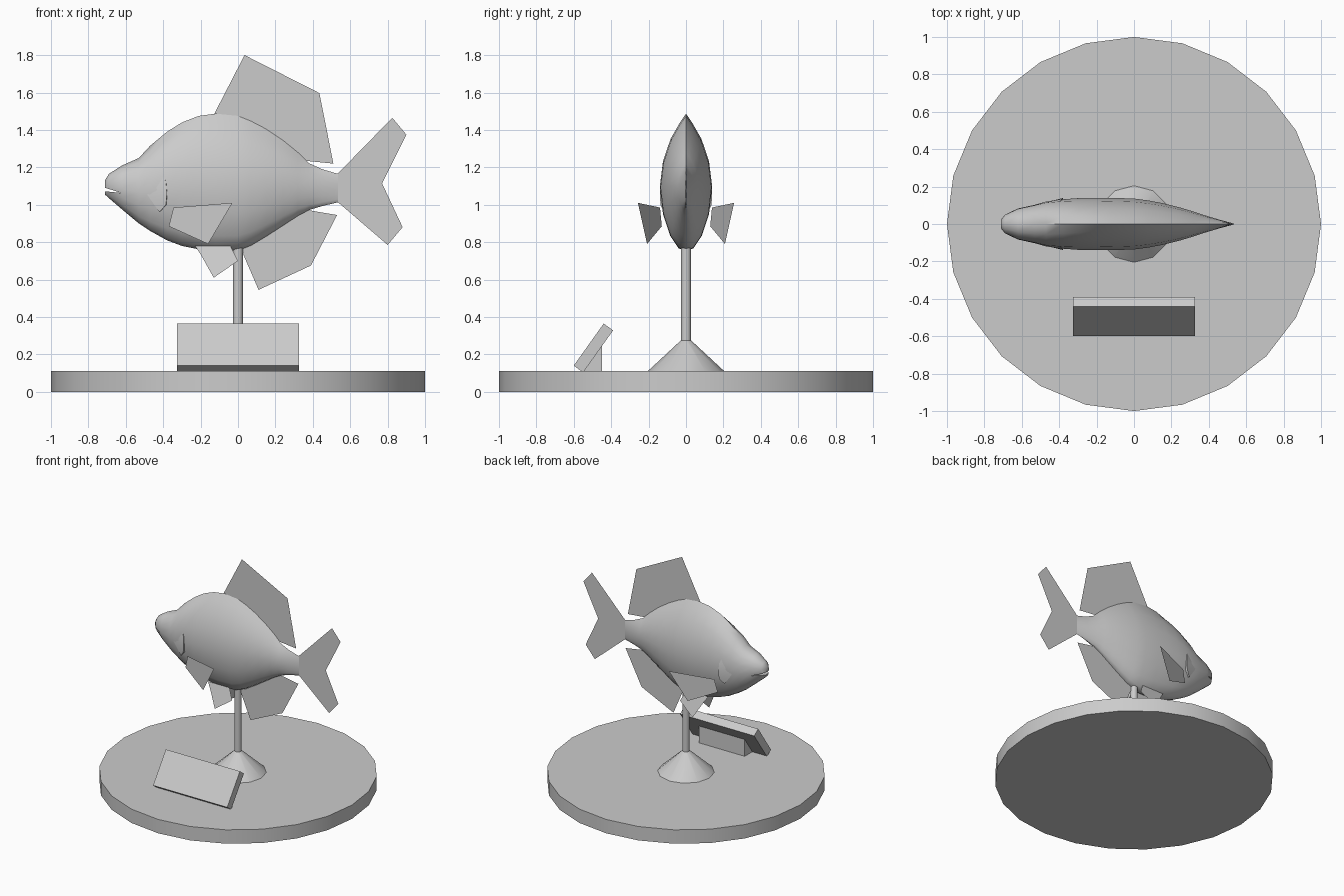
import bpy, bmesh, math

if "Cube" in bpy.data.objects:
    bpy.data.objects.remove(bpy.data.objects["Cube"])

grey = bpy.data.materials.new("plain_grey")
grey.diffuse_color = (0.6, 0.6, 0.6, 1)
grey.use_nodes = True
grey.node_tree.nodes["Principled BSDF"].inputs["Base Color"].default_value = grey.diffuse_color


def finish(name, bm, angle=None, recalc=True):
    if recalc:
        bmesh.ops.recalc_face_normals(bm, faces=bm.faces)
    me = bpy.data.meshes.new(name)
    bm.to_mesh(me)
    bm.free()
    me.materials.append(grey)
    ob = bpy.data.objects.new(name, me)
    bpy.context.collection.objects.link(ob)
    if angle:
        smooth(ob, angle)
    return ob


def smooth(ob, angle):
    bpy.ops.object.select_all(action='DESELECT')
    ob.select_set(True)
    bpy.context.view_layer.objects.active = ob
    bpy.ops.object.shade_smooth_by_angle(angle=math.radians(angle))


def cone(name, r1, r2, z0, z1, seg):
    bm = bmesh.new()
    bmesh.ops.create_cone(bm, cap_ends=True, segments=seg, radius1=r1, radius2=r2, depth=z1 - z0)
    bmesh.ops.translate(bm, verts=bm.verts, vec=(0, 0, (z0 + z1) / 2))
    return finish(name, bm, 35)


def prism(name, pts, axis, a, b):
    """Extrude a 2D profile between a and b: axis 'x' takes (y, z), axis 'y' takes (x, z)."""
    bm = bmesh.new()
    put = (lambda p, d: (d, p[0], p[1])) if axis == 'x' else (lambda p, d: (p[0], d, p[1]))
    lo = [bm.verts.new(put(p, a)) for p in pts]
    hi = [bm.verts.new(put(p, b)) for p in pts]
    bm.faces.new(lo)
    bm.faces.new(hi[::-1])
    for i in range(len(pts)):
        j = (i + 1) % len(pts)
        bm.faces.new((lo[i], hi[i], hi[j], lo[j]))
    return finish(name, bm)


def sheet(name, pts):
    bm = bmesh.new()
    bm.faces.new([bm.verts.new(p) for p in pts])
    return finish(name, bm, recalc=False)


# Display stand
cone("base_disc", 1, 1, 0, 0.11, 24)
cone("rod_foot", 0.207, 0.027, 0.108, 0.275, 12)
cone("support_rod", 0.027, 0.027, 0.26, 0.80, 12)

# Sloped sign and its rear block
prism("sign_plate", [(-0.6, 0.14), (-0.44, 0.365), (-0.39, 0.328), (-0.55, 0.103)], 'x', -0.325, 0.325)
prism("sign_block", [(-0.56, 0.1), (-0.45, 0.1), (-0.45, 0.245)], 'x', -0.2, 0.2)

# Fish body: stations of x, bottom z, top z, half width, roundness of the back
STATIONS = [
    (-0.712, 1.055, 1.13, 0.022, 1), (-0.69, 1.035, 1.165, 0.05, 1),
    (-0.62, 0.975, 1.21, 0.083, 1), (-0.53, 0.90, 1.25, 0.103, 1),
    (-0.47, 0.86, 1.315, 0.120, 0.8), (-0.38, 0.81, 1.39, 0.132, 0.5),
    (-0.30, 0.78, 1.44, 0.138, 0.3), (-0.21, 0.762, 1.475, 0.14, 0.1),
    (-0.12, 0.752, 1.487, 0.14, 0), (0, 0.755, 1.475, 0.136, 0),
    (0.07, 0.782, 1.447, 0.127, 0), (0.15, 0.83, 1.405, 0.112, 0),
    (0.24, 0.888, 1.345, 0.09, 0), (0.32, 0.94, 1.28, 0.066, 0),
    (0.38, 0.972, 1.222, 0.046, 0), (0.45, 0.993, 1.19, 0.025, 0),
    (0.535, 1.013, 1.165, 0.002, 0)]
# Cross-section: height fraction, half width with a keeled back, half width with a round back
SECTION = [(0, 0, 0), (0.02, 0.28, 0.3), (0.11, 0.6, 0.6), (0.27, 0.88, 0.88), (0.47, 1, 1),
           (0.66, 0.87, 0.97), (0.82, 0.58, 0.8), (0.93, 0.25, 0.52), (1, 0, 0)]
bm = bmesh.new()
rings = []
for x, lo, hi, w, rnd in STATIONS:
    side = [(w * (k + (r - k) * rnd), lo + t * (hi - lo)) for t, k, r in SECTION]
    loop = [(-y, z) for y, z in side] + side[-2:0:-1]
    rings.append([bm.verts.new((x, y, z)) for y, z in loop])
for a, b in zip(rings, rings[1:]):
    for i in range(len(a)):
        j = (i + 1) % len(a)
        bm.faces.new((a[i], b[i], b[j], a[j]))
bm.faces.new(rings[0])
bm.faces.new(rings[-1])
body = finish("fish_body", bm)

# Mouth slit
cutter = prism("mouth_cutter", [(-0.625, 1.063), (-0.76, 1.107), (-0.76, 1.077)], 'y', -0.2, 0.2)
cutter.hide_render = True
cutter.hide_viewport = True
mod = body.modifiers.new("mouth", 'BOOLEAN')
mod.operation = 'DIFFERENCE'
mod.solver = 'EXACT'
mod.object = cutter
smooth(body, 42)

# Middle fins
sheet("dorsal_fin", [(x, 0, z) for x, z in [(-0.135, 1.47), (0.035, 1.8), (0.435, 1.597),
                                            (0.51, 1.22), (0.31, 1.24), (0.1, 1.40)]])
sheet("tail_fin", [(x, 0, z) for x, z in [(0.52, 1.168), (0.535, 1.168), (0.825, 1.465), (0.9, 1.375),
                                          (0.77, 1.115), (0.88, 0.88), (0.8, 0.785),
                                          (0.535, 1.013), (0.52, 1.012)]])
sheet("anal_fin", [(x, 0, z) for x, z in [(0.02, 0.79), (0.03, 0.73), (0.11, 0.545), (0.39, 0.675),
                                          (0.53, 0.945), (0.37, 0.972), (0.2, 0.9)]])

# Paired fins and gill covers
for s, label in ((-1, "near"), (1, "far")):
    sheet("pectoral_fin_" + label, [(x, s * (0.137 + 0.375 * (x + 0.35)), z) for x, z in
                                    [(-0.345, 0.985), (-0.03, 1.01), (-0.16, 0.79), (-0.37, 0.885)]])
    sheet("pelvic_fin_" + label, [(x, s * (0.052 + 0.33 * (0.77 - z)), z) for x, z in
                                  [(-0.23, 0.78), (-0.20, 0.735), (-0.13, 0.61), (0.0, 0.70),
                                   (-0.04, 0.78)]])
    bm = bmesh.new()
    # A shallow fan that rises off the cheek towards its curved rear edge
    rim = [(-0.40, 0.120, 1.16), (-0.385, 0.134, 1.12), (-0.38, 0.139, 1.06),
           (-0.385, 0.137, 1.0), (-0.42, 0.118, 0.96)]
    out = [bm.verts.new((x, s * y, z)) for x, y, z in rim]
    inn = [bm.verts.new((x + 0.004, s * (y - 0.03), z)) for x, y, z in rim]
    tip = bm.verts.new((-0.49, s * 0.112, 1.06))
    for i in range(4):
        bm.faces.new((tip, out[i], out[i + 1]))
        bm.faces.new((out[i], inn[i], inn[i + 1], out[i + 1]))
    finish("gill_cover_" + label, bm, 40)
